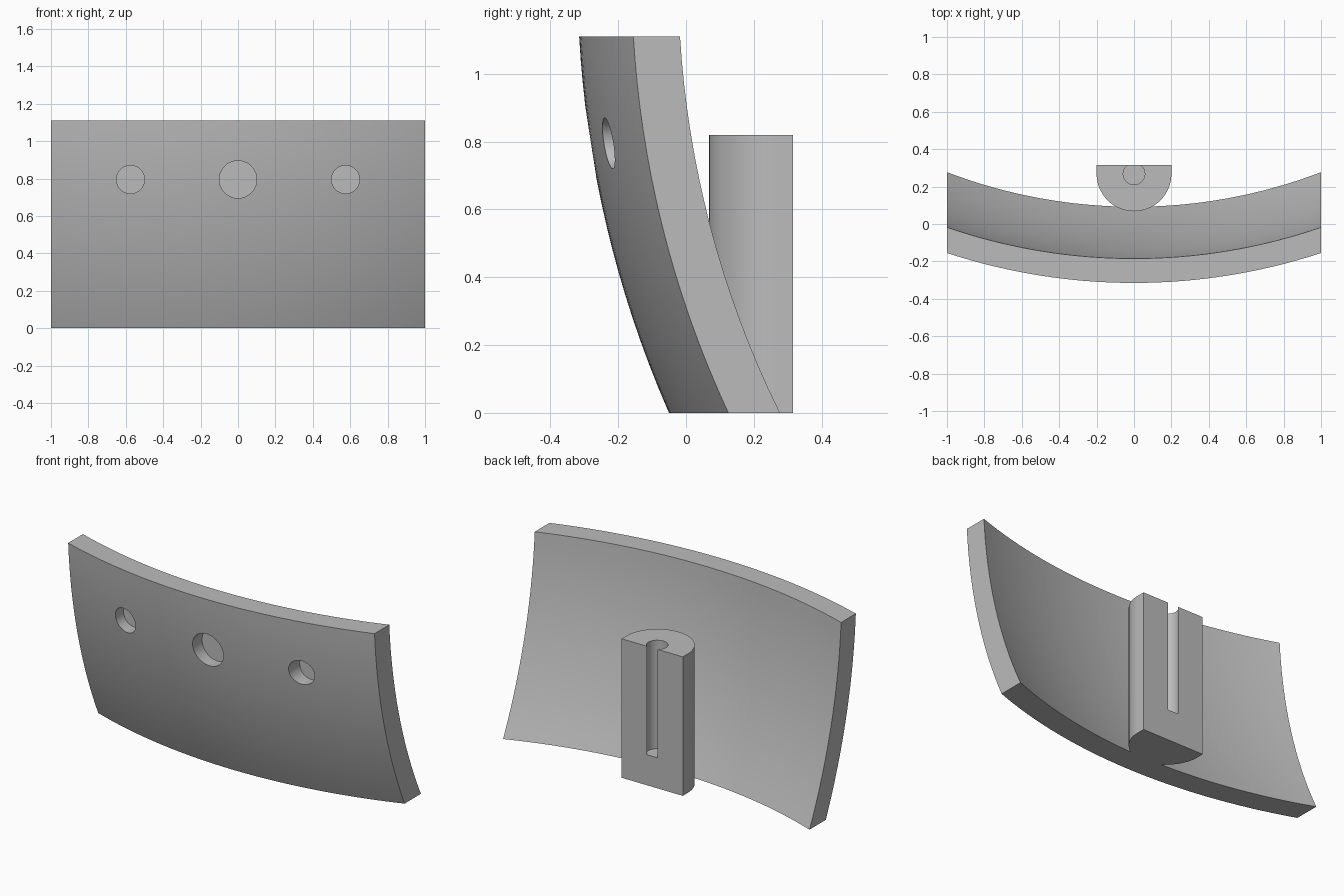
import bpy
import bmesh
import math

cube = bpy.data.objects.get("Cube")
if cube:
    bpy.data.objects.remove(cube, do_unlink=True)

# Single plain grey
grey = bpy.data.materials.new("plain_grey")
grey.use_nodes = True
colour = (0.5, 0.5, 0.5, 1)
grey.diffuse_color = colour
grey.node_tree.nodes["Principled BSDF"].inputs["Base Color"].default_value = colour

HEIGHT = 1.11
CENTRE_Y, CENTRE_Z = 2.89, 1.288   # shared centre of both spherical faces
OUTER_R, INNER_R = 3.21, 3.08


def sphere_y(x, z, radius):
    return CENTRE_Y - math.sqrt(radius ** 2 - x ** 2 - (z - CENTRE_Z) ** 2)


def make_object(name, bm):
    bmesh.ops.recalc_face_normals(bm, faces=bm.faces[:])
    mesh = bpy.data.meshes.new(name)
    bm.to_mesh(mesh)
    bm.free()
    obj = bpy.data.objects.new(name, mesh)
    bpy.context.collection.objects.link(obj)
    mesh.materials.append(grey)
    return obj


def prism(name, outline, depth):
    """Closed solid from a 3D outline pushed along a depth vector."""
    bm = bmesh.new()
    face = bm.faces.new([bm.verts.new(p) for p in outline])
    out = bmesh.ops.extrude_face_region(bm, geom=[face], use_keep_orig=True)
    moved = [v for v in out["geom"] if isinstance(v, bmesh.types.BMVert)]
    bmesh.ops.translate(bm, vec=depth, verts=moved)
    return make_object(name, bm)


def arc(radius, start, end, steps):
    for i in range(steps + 1):
        a = math.radians(start + (end - start) * i / steps)
        yield radius * math.cos(a), radius * math.sin(a)


def cut(obj, cutter):
    cutter.hide_render = True
    mod = obj.modifiers.new("cut", "BOOLEAN")
    mod.operation = "DIFFERENCE"
    mod.solver = "EXACT"
    mod.object = cutter
    select(obj)
    bpy.ops.object.modifier_apply(modifier=mod.name)
    bpy.data.objects.remove(cutter, do_unlink=True)


def select(obj):
    bpy.ops.object.select_all(action="DESELECT")
    obj.select_set(True)
    bpy.context.view_layer.objects.active = obj


# Curved panel: a slice of spherical shell trimmed square
bm = bmesh.new()
bmesh.ops.create_grid(bm, x_segments=32, y_segments=16, size=1)
for v in bm.verts:
    z = (v.co.y + 1) / 2 * HEIGHT
    v.co = (v.co.x, sphere_y(v.co.x, z, OUTER_R), z)
shell = bmesh.ops.extrude_face_region(bm, geom=bm.faces[:], use_keep_orig=True)
for v in shell["geom"]:
    if isinstance(v, bmesh.types.BMVert):
        v.co.y = sphere_y(v.co.x, v.co.z, INNER_R)
panel = make_object("curved_panel", bm)

# Three blind round holes in the front of the panel
HOLE_Z = 0.795
for x, radius in ((-0.575, 0.075), (0, 0.1), (0.575, 0.075)):
    floor_y = sphere_y(x, HOLE_Z, OUTER_R) + 0.09
    ring = [(x + a, floor_y, HOLE_Z + b) for a, b in arc(radius, 0, 352.5, 47)]
    cut(panel, prism("hole_cutter", ring, (0, -0.5, 0)))

# Rear post: half round in front, flat at the back
POST_Y, BACK_Y = 0.268, 0.315
outline = [(a, POST_Y + b, 0) for a, b in arc(0.2, 180, 360, 32)]
outline += [(0.2, BACK_Y, 0), (-0.2, BACK_Y, 0)]
post = prism("rear_post", outline, (0, 0, 0.82))

# Round channel breaking through the back of the post
ring = [(a, POST_Y + b, 0.18) for a, b in arc(0.058, 0, 348.75, 31)]
cut(post, prism("channel_cutter", ring, (0, 0, 1)))

for obj in (panel, post):
    select(obj)
    bpy.ops.object.shade_smooth_by_angle(angle=math.radians(30))
